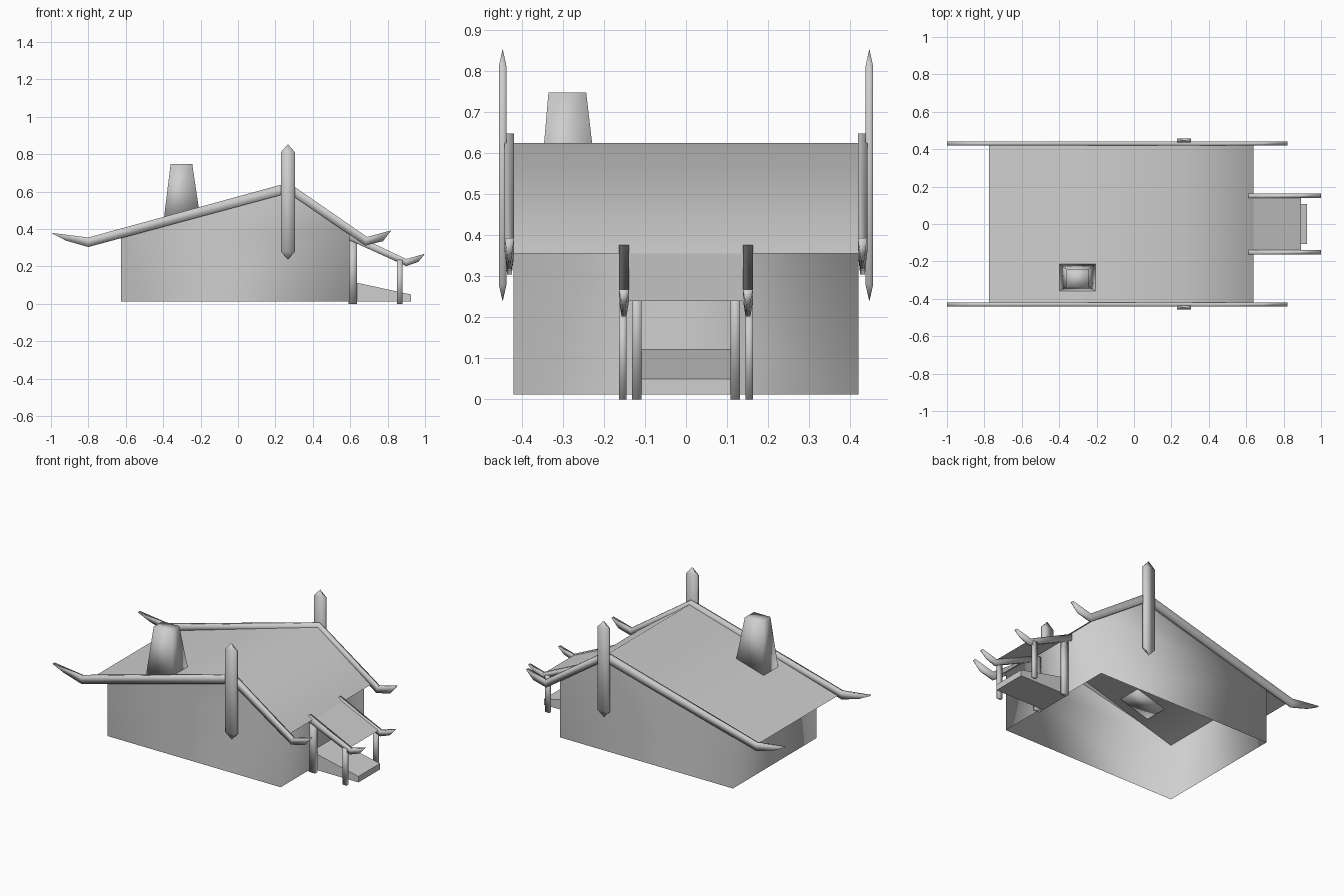
import bpy
import bmesh
import math
from mathutils import Vector

cube = bpy.data.objects.get("Cube")
if cube:
    bpy.data.objects.remove(cube, do_unlink=True)

# One plain grey for everything
grey = bpy.data.materials.new("plain_grey")
grey.use_nodes = True
GREY = (0.62, 0.62, 0.62, 1)
grey.diffuse_color = GREY
grey.node_tree.nodes["Principled BSDF"].inputs["Base Color"].default_value = GREY


def finish(name, bm, angle=None):
    """Turn a bmesh into a smooth object; angle keeps sharper edges crisp."""
    mesh = bpy.data.meshes.new(name)
    bm.to_mesh(mesh)
    bm.free()
    mesh.materials.append(grey)
    for poly in mesh.polygons:
        poly.use_smooth = True
    if angle:
        mesh.set_sharp_from_angle(angle=math.radians(angle))
    bpy.context.collection.objects.link(bpy.data.objects.new(name, mesh))


def loft(name, rings, angle=None):
    """Skin a list of equal-length rings and cap both ends."""
    bm = bmesh.new()
    loops = [[bm.verts.new(p) for p in ring] for ring in rings]
    n = len(loops[0])
    for a, b in zip(loops, loops[1:]):
        for i in range(n):
            j = (i + 1) % n
            bm.faces.new((a[i], a[j], b[j], b[i]))
    bm.faces.new(loops[0])
    bm.faces.new(loops[-1])
    bmesh.ops.recalc_face_normals(bm, faces=bm.faces)
    finish(name, bm, angle)


def strip(name, path, half):
    """Thin sheet following an xz path, spanning -half to half in y."""
    bm = bmesh.new()
    f, b = [[bm.verts.new((x, y, z)) for x, z in path] for y in (-half, half)]
    for i in range(len(path) - 1):
        bm.faces.new((f[i], f[i + 1], b[i + 1], b[i]))
    finish(name, bm)


def rafter(name, y, stations, width):
    """Beam given by top point, bottom point and bottom narrowing per station."""
    w = width / 2
    loft(name, [[Vector(p) for p in ((tx, y - w, tz), (tx, y + w, tz),
                                     (bx, y + w * s, bz), (bx, y - w * s, bz))]
                for tx, tz, bx, bz, s in stations])


def rect(x, y, rx, ry, z):
    return [Vector(p) for p in ((x - rx, y - ry, z), (x + rx, y - ry, z),
                                (x + rx, y + ry, z), (x - rx, y + ry, z))]


def post(name, x, y, rx, ry, levels):
    """Upright square post; levels are (height, scale) pairs."""
    loft(name, [rect(x, y, rx * s, ry * s, z) for z, s in levels])


# House walls, open underneath
HALF = 0.42
profile = [(-0.625, 0.012), (-0.625, 0.365), (0.27, 0.623), (0.595, 0.387), (0.595, 0.012)]
bm = bmesh.new()
f, b = [[bm.verts.new((x, y, z)) for x, z in profile] for y in (-HALF, HALF)]
bm.faces.new(f[::-1])
bm.faces.new(b)
for i, j in ((0, 1), (3, 4)):
    bm.faces.new((f[i], f[j], b[j], b[i]))
finish("house_walls", bm)

# Thin roof with an overhang at both eaves
strip("main_roof", [(-0.775, 0.322), (-0.625, 0.365), (0.27, 0.624), (0.64, 0.355)], HALF)

# Tapered chimney, its foot following the roof slope
foot = rect(-0.3025, -0.285, 0.0975, 0.073, 0.45)
for p in foot:
    p.z = 0.618 - 0.289 * (0.27 - p.x)
loft("chimney", [foot, rect(-0.3025, -0.289, 0.058, 0.046, 0.747)])

# Gable rafters with upturned ends, and pointed gable posts
gable_path = [(-1, 0.38, -0.92, 0.338, 0.3), (-0.8, 0.355, -0.8, 0.304, 0.5),
              (0.27, 0.648, 0.27, 0.593, 1), (0.69, 0.358, 0.68, 0.312, 0.5),
              (0.82, 0.393, 0.775, 0.335, 0.3)]
porch_path = [(0.59, 0.386, 0.59, 0.343, 1), (0.9, 0.24, 0.9, 0.202, 0.5),
              (1, 0.268, 0.965, 0.225, 0.3)]
for side, label in ((-1, "front"), (1, "back")):
    rafter(label + "_gable_rafter", side * 0.43, gable_path, 0.023)
    post(label + "_gable_post", 0.267, side * 0.4465, 0.038, 0.0095,
         [(0.24, 0.04), (0.28, 1), (0.81, 1), (0.852, 0.04)])
    # Porch rafters and posts
    rafter(label + "_porch_rafter", side * 0.151, porch_path, 0.024)
    post(label + "_porch_outer_post", 0.865, side * 0.154, 0.015, 0.009, [(0, 1), (0.235, 1)])
    post(label + "_porch_inner_post", 0.613, side * 0.12, 0.022, 0.012, [(0, 1), (0.35, 1)])

# Porch roof sheet
strip("porch_roof", [(0.6, 0.372), (0.893, 0.24)], 0.145)

# Entrance ramp
ramp = [(0.58, 0.012), (0.925, 0.012), (0.925, 0.05), (0.58, 0.125)]
loft("entrance_ramp", [[Vector((x, y, z)) for x, z in ramp] for y in (-0.108, 0.108)], 30)
